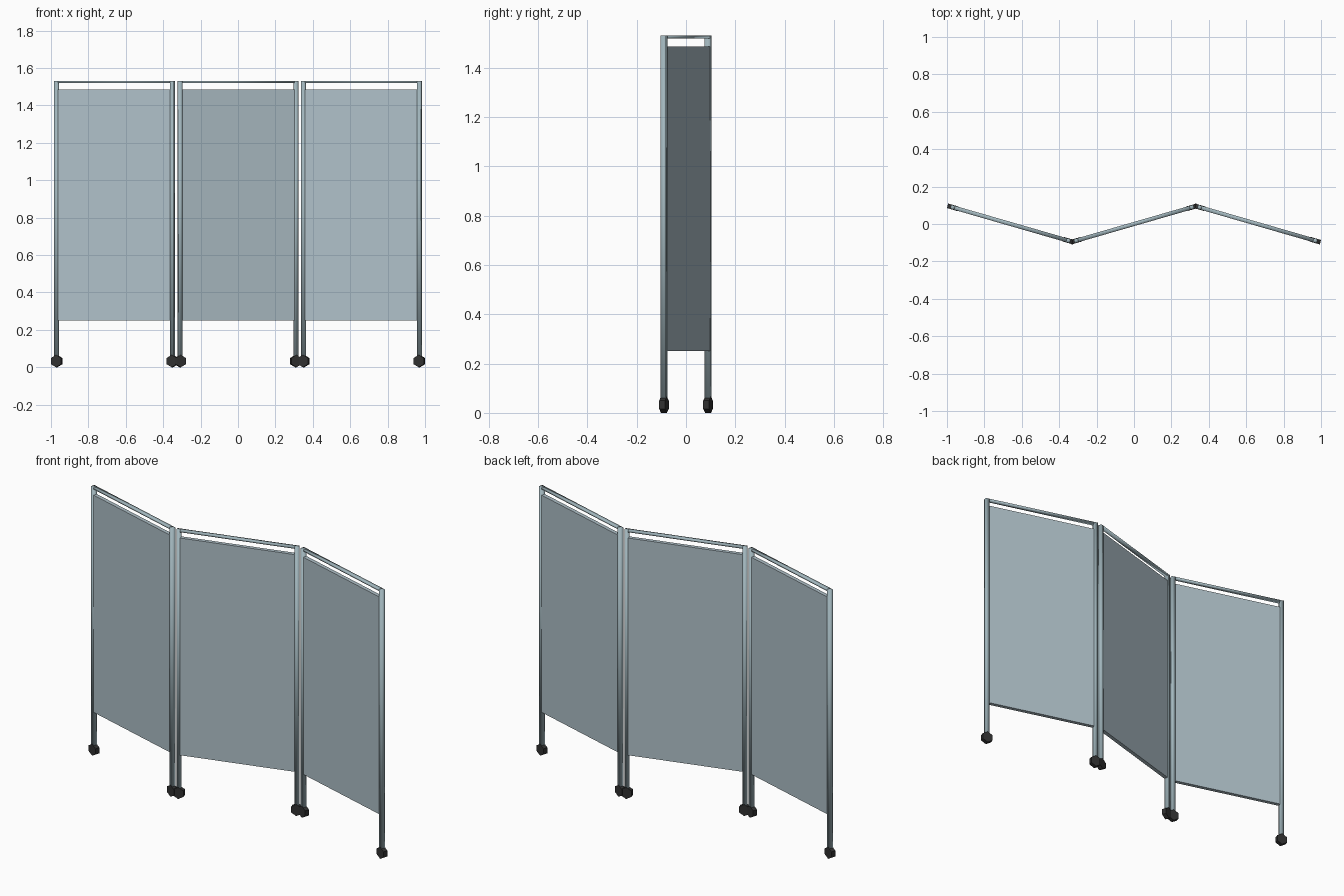
import bpy, bmesh, math
from mathutils import Matrix

if "Cube" in bpy.data.objects:
    bpy.data.objects.remove(bpy.data.objects["Cube"])

TILT = math.radians(16.1)   # zigzag angle of each panel
HALF = 0.322                # panel centre to post centre
H = 0.0108                  # half width of the square tube
TOP = 1.53


def material(name, r, g, b):
    m = bpy.data.materials.new(name)
    m.diffuse_color = (r, g, b, 1)
    m.use_nodes = True
    m.node_tree.nodes["Principled BSDF"].inputs["Base Color"].default_value = m.diffuse_color
    return m


METAL = material("pale steel", 0.36, 0.47, 0.51)
CLOTH = material("grey blue cloth", 0.43, 0.53, 0.58)
RUBBER = material("black rubber", 0.03, 0.03, 0.03)


def finish(name, bm, mat, place, smooth=False):
    me = bpy.data.meshes.new(name)
    bm.transform(place)
    for f in bm.faces:
        f.smooth = smooth
    bm.to_mesh(me)
    bm.free()
    me.materials.append(mat)
    ob = bpy.data.objects.new(name, me)
    bpy.context.collection.objects.link(ob)


def box(name, x, z0, z1, hx, hy, mat, place, smooth=False):
    bm = bmesh.new()
    bmesh.ops.create_cube(bm, size=1, matrix=Matrix.Translation((x, 0, (z0 + z1) / 2))
                          @ Matrix.Diagonal((2 * hx, 2 * hy, z1 - z0, 1)))
    finish(name, bm, mat, place, smooth)


def wheel(name, x, place):
    bm = bmesh.new()
    bmesh.ops.create_cone(bm, cap_ends=True, segments=6, radius1=0.033, radius2=0.033,
                          depth=0.025, matrix=Matrix.Translation((x, 0, 0.033))
                          @ Matrix.Rotation(math.pi / 2, 4, 'X'))
    finish(name, bm, RUBBER, place)


# Three hinged sections, alternating in direction
for label, cx, turn in (("left", -0.66, -TILT), ("middle", 0, TILT), ("right", 0.66, -TILT)):
    place = Matrix.Translation((cx, 0, 0)) @ Matrix.Rotation(turn, 4, 'Z')
    inner = HALF - H
    # Fabric sheet and top rail between the posts
    box(label + "_curtain", 0, 0.25, 1.486, inner, H, CLOTH, place)
    box(label + "_top_rail", 0, TOP - 0.011, TOP, inner, H, METAL, place, True)
    # Posts with casters
    for side, s in (("a", -1), ("b", 1)):
        box(f"{label}_post_{side}", s * HALF, 0.04, TOP, H, H, METAL, place, True)
        wheel(f"{label}_wheel_{side}", s * HALF, place)
